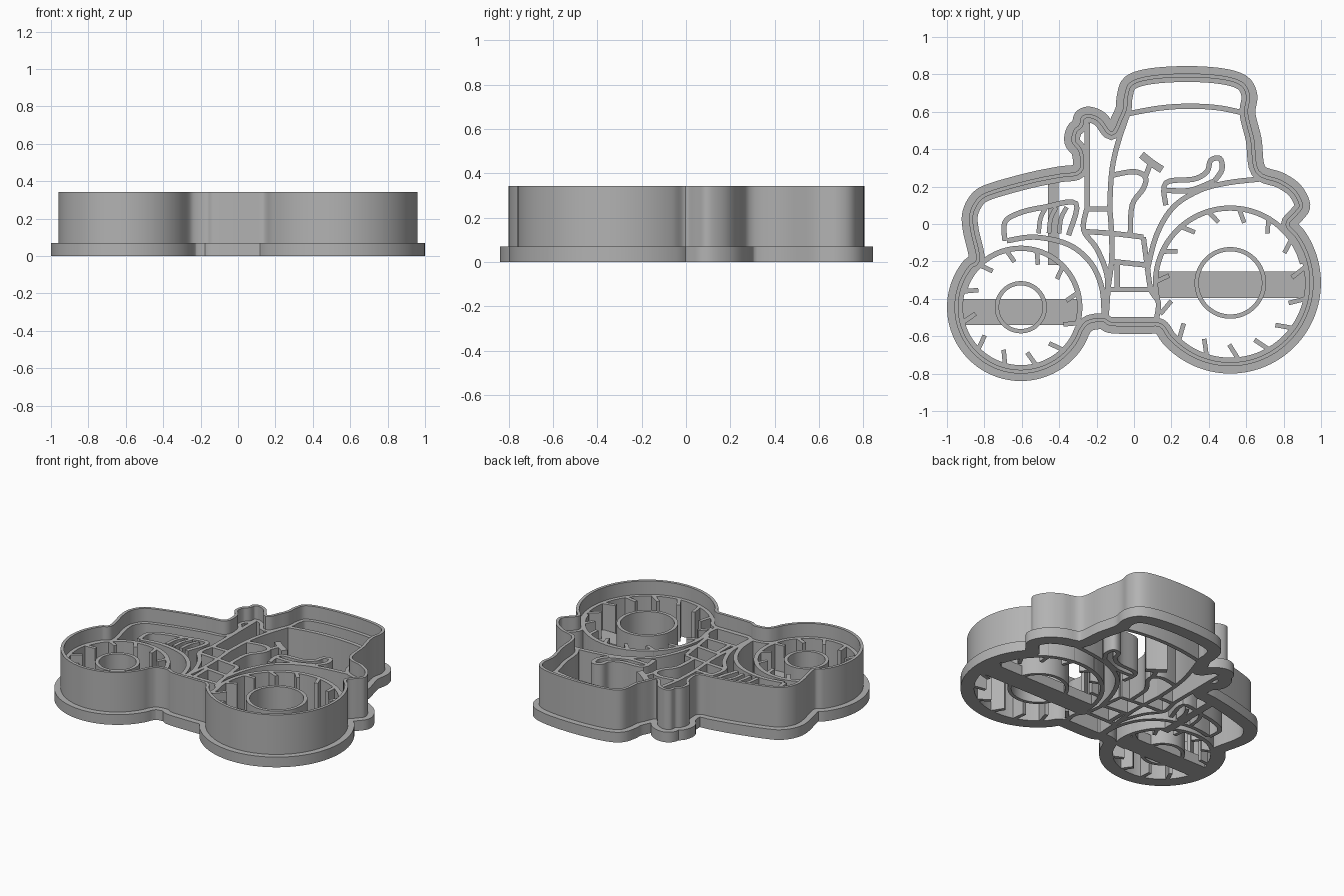
import bpy
import bmesh
from math import cos, sin, radians
from mathutils import Vector

cube = bpy.data.objects.get("Cube")
if cube:
    bpy.data.objects.remove(cube, do_unlink=True)

# Single plain grey plastic
plastic = bpy.data.materials.new("grey_plastic")
plastic.use_nodes = True
GREY = (0.45, 0.45, 0.45, 1)
plastic.diffuse_color = GREY
plastic.node_tree.nodes["Principled BSDF"].inputs["Base Color"].default_value = GREY

# Heights of the base flange, the stamp lines and the cutting edge
BASE, STAMP, EDGE = 0.07, 0.25, 0.342
LINE = 0.028
REAR, FRONT = (51.5, -31.5), (-60.5, -44.5)   # wheel centres, in hundredths


def arc(centre, radius, start, end, step=9):
    """Points along an arc, in hundredths of a unit."""
    count = max(2, round(abs(end - start) / step))
    angles = [radians(start + (end - start) * i / count) for i in range(count + 1)]
    return [(centre[0] + radius * cos(a), centre[1] + radius * sin(a)) for a in angles]


def smooth_path(points, closed, samples=5):
    """Catmull-Rom curve through the points, scaled to units."""
    pts = [Vector(p) / 100 for p in points]
    n = len(pts)

    def at(i):
        return pts[i % n] if closed else pts[min(max(i, 0), n - 1)]

    path = []
    for i in range(n if closed else n - 1):
        a, b, c, d = (at(i + k) for k in (-1, 0, 1, 2))
        for s in range(samples):
            t = s / samples
            path.append(0.5 * (2 * b + (c - a) * t + (2 * a - 5 * b + 4 * c - d) * t ** 2
                               + (3 * b - a - 3 * c + d) * t ** 3))
    if not closed:
        path.append(pts[-1])
    return path


def ribbon(name, points, left, right, top, closed=False):
    """Upright strip following a path, between two sideways offsets."""
    path = smooth_path(points, closed)
    n = len(path)
    bm = bmesh.new()
    rings = []
    for i, p in enumerate(path):
        before = path[i - 1] if closed or i else p
        after = path[(i + 1) % n] if closed or i < n - 1 else p
        tangent = (after - before).normalized()
        normal = Vector((-tangent.y, tangent.x))
        outer, inner = p + normal * left, p + normal * right
        rings.append([bm.verts.new((q.x, q.y, z)) for q, z in
                      ((outer, 0), (outer, top), (inner, top), (inner, 0))])
    for i in range(n if closed else n - 1):
        a, b = rings[i], rings[(i + 1) % n]
        for k in range(4):
            m = (k + 1) % 4
            bm.faces.new((a[k], a[m], b[m], b[k]))
    if not closed:
        bm.faces.new(rings[0])
        bm.faces.new(reversed(rings[-1]))
    bmesh.ops.recalc_face_normals(bm, faces=bm.faces)
    return finish(name, bm)


def finish(name, bm):
    mesh = bpy.data.meshes.new(name)
    bm.to_mesh(mesh)
    bm.free()
    mesh.materials.append(plastic)
    obj = bpy.data.objects.new(name, mesh)
    bpy.context.collection.objects.link(obj)
    bpy.ops.object.select_all(action="DESELECT")
    obj.select_set(True)
    bpy.context.view_layer.objects.active = obj
    bpy.ops.object.shade_smooth_by_angle(angle=radians(35))
    return obj


def line(name, *points, closed=False, width=LINE):
    return ribbon(name, points, width / 2, -width / 2, STAMP, closed)


def bar(name, x0, x1, y0, y1):
    bm = bmesh.new()
    bmesh.ops.create_cube(bm, size=1)
    for v in bm.verts:
        v.co = (x1 if v.co.x > 0 else x0, y1 if v.co.y > 0 else y0, BASE if v.co.z > 0 else 0)
    finish(name, bm)


# Tractor silhouette, clockwise from the cab roof
outline = [(-5, 68), (-2, 75.5), (9, 79), (28.5, 80.2), (47, 79), (58, 75.5), (61.7, 68.5),
           (60.7, 59), (64, 45), (66.5, 28.5), (78, 23.5), (86, 18), (90, 10), (87, 5)]
outline += arc(REAR, 44.2, 45, -148)
outline += [(7, -54.5), (-5, -54.5), (-13, -54), (-17, -52), (-24, -53)]
outline += arc(FRONT, 35.2, -20, -228)
outline += [(-87.3, -3), (-87.5, 6), (-83, 14), (-75, 18), (-55, 23.5), (-40, 26.5),
            (-29.5, 28.5), (-29, 38), (-33, 44), (-32, 50), (-29, 53), (-28, 57), (-24, 58.5),
            (-18, 56), (-12, 49), (-8, 56), (-5.5, 62)]
ribbon("base_flange", outline, 0.0425, -0.0425, BASE, closed=True)
ribbon("inner_ledge", outline, -0.016, -0.0425, STAMP, closed=True)
ribbon("cutting_wall", outline, 0.003, -0.0175, EDGE, closed=True)

# Wheels: hub ring, upper tyre line and slanted tread lugs
for name, centre, hub, tyre, start, end, lugs in (
        ("rear", REAR, 18, 40, 15, 195, 15), ("front", FRONT, 12.8, 31.5, -15, 165, 12)):
    line(name + "_hub", *arc(centre, hub, 0, 350, 10), closed=True, width=0.023)
    line(name + "_tyre", *arc(centre, tyre, start, end))
    for i in range(lugs):
        a = 360 * (i + 0.5) / lugs
        root, tip = arc(centre, tyre + 1, a, a)[0], arc(centre, tyre - 7, a - 7, a)[0]
        line(f"{name}_tread_{i}", root, tip, width=0.024)

# Cab lines
line("roof_line", (-3, 59), (14, 62), (30, 63), (46, 62), (60, 59))
line("cab_pillar", (-3, 60), (-9, 42), (-12, 27), (-13, 8))
line("steering_column", (-12, 26), (0, 28), (6, 25), (5, 19), (-1, 10), (-2, -6))
line("steering_wheel", (4, 37), (9, 33), (15, 29), width=0.04)
line("steering_link", (9, 33), (6, 25))
line("seat", (17, 10), (17, 22), (32, 24), (39, 28), (41, 34), (46, 35), (47, 29), (43, 23))
line("seat_base", (17, 18), (30, 18), (43, 23))
line("rear_fender", (7, -25), (12, -6), (21, 9), (35, 18), (50, 22), (67, 24))

# Exhaust and engine lines
line("exhaust_pipe", (-25, 54), (-25, 30), (-25, 9))
line("exhaust_base", (-26, 8), (-12, 8))
line("engine_front", (-25, 9), (-27, -3), (-20, -13), (-15, -25), (-14, -35), (-15, -51))
line("engine_rear", (-13, 9), (-12, -5), (-12, -20), (-14, -35))
line("engine_top_rung", (-27, -4), (-12, -5), (5, -7))
line("engine_middle_rung", (-12, -20), (7, -22))
line("engine_bottom_rung", (-14, -35), (10, -35))
line("engine_inner_post", (-9, -20), (-9, -35))
line("frame_post", (5, -7), (7, -22), (9, -35), (13, -42), (12, -51))
line("frame_bottom", (-16, -51), (12, -51))

# Front fender, lamp and grille slats
line("front_fender", (-68, -9), (-53, -7), (-35, -11), (-23, -21), (-17, -35), (-16, -51))
line("lamp", (-69, -9), (-69, 1), (-61, 6), (-48, 9), (-31, 11), (-35, -6))
for i in range(3):
    x = -47 + 5.5 * i
    line(f"grille_slat_{i}", (x, 9), (x - 3, 3), (x - 4, -5), width=0.024)

# Flat support bars
bar("front_wheel_bar", -0.93, -0.29, -0.54, -0.4)
bar("rear_wheel_bar", 0.11, 0.94, -0.395, -0.255)
bar("hood_bar", -0.46, -0.405, -0.22, 0.25)
